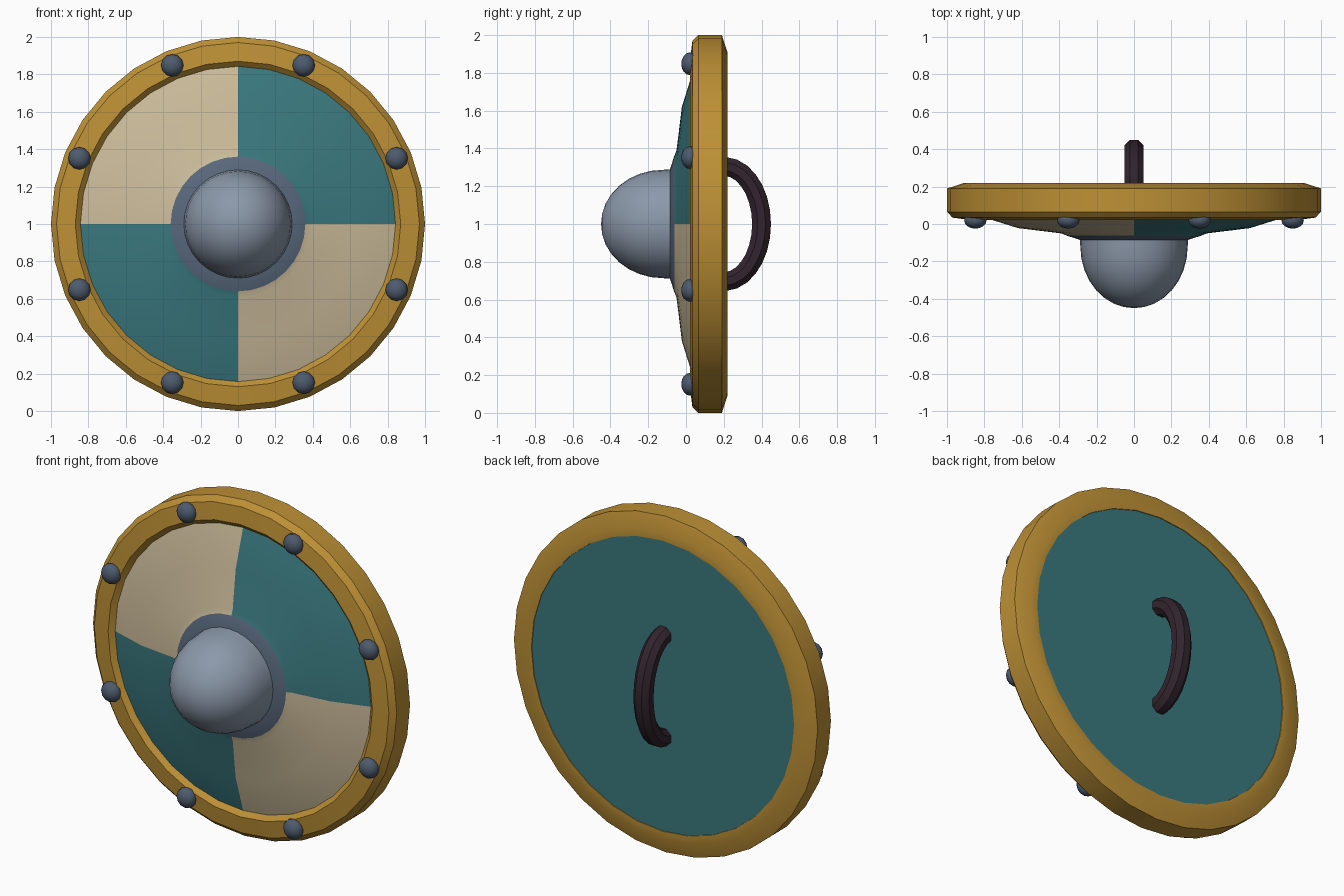
import bpy, bmesh, math

if "Cube" in bpy.data.objects:
    bpy.data.objects.remove(bpy.data.objects["Cube"])

CENTRE_Z = 1.0
SIDES = 32


def material(name, rgb):
    m = bpy.data.materials.new(name)
    m.diffuse_color = (*rgb, 1.0)
    m.use_nodes = True
    m.node_tree.nodes["Principled BSDF"].inputs["Base Color"].default_value = m.diffuse_color
    return m


teal = material("teal paint", (0.042, 0.19, 0.21))
cream = material("cream paint", (0.60, 0.50, 0.325))
gold = material("gold rim", (0.51, 0.28, 0.036))
steel = material("light steel", (0.26, 0.315, 0.40))
slate = material("slate steel", (0.10, 0.14, 0.205))
iron = material("dark iron", (0.075, 0.105, 0.155))
leather = material("dark leather", (0.032, 0.018, 0.027))


def finish(name, bm, mats, rule=None, angle=30):
    """Turn a bmesh into a smooth object with sharp edges kept."""
    bmesh.ops.recalc_face_normals(bm, faces=bm.faces)
    if rule:
        for f in bm.faces:
            f.material_index = rule(f.calc_center_median())
    mesh = bpy.data.meshes.new(name)
    bm.to_mesh(mesh)
    bm.free()
    for m in mats:
        mesh.materials.append(m)
    ob = bpy.data.objects.new(name, mesh)
    bpy.context.collection.objects.link(ob)
    bpy.ops.object.select_all(action='DESELECT')
    ob.select_set(True)
    bpy.context.view_layer.objects.active = ob
    bpy.ops.object.shade_smooth_by_angle(angle=math.radians(angle))
    return ob


def skin(bm, rings, closed=False):
    """Bridge successive rings; a one-vertex ring is a pole."""
    pairs = list(zip(rings, rings[1:]))
    if closed:
        pairs.append((rings[-1], rings[0]))
    for a, b in pairs:
        n = max(len(a), len(b))
        for i in range(n):
            j = (i + 1) % n
            quad = [a[i % len(a)], a[j % len(a)], b[j % len(b)], b[i % len(b)]]
            bm.faces.new(list(dict.fromkeys(quad)))


def lathe(name, profile, mats, rule=None, closed=False, sides=SIDES, at=(0, CENTRE_Z)):
    """Spin (radius, y) points around a y-parallel axis."""
    bm = bmesh.new()
    rings = []
    for r, y in profile:
        count = sides if r > 0 else 1
        rings.append([bm.verts.new((at[0] + r * math.cos(math.tau * i / sides), y,
                                    at[1] + r * math.sin(math.tau * i / sides)))
                      for i in range(count)])
    skin(bm, rings, closed)
    return finish(name, bm, mats, rule)


# Domed board with painted quarters, slate collar and plain back
def board_colour(c):
    if math.hypot(c.x, c.z - CENTRE_Z) < 0.355 and c.y < 0:
        return 2
    if c.y > 0.1:
        return 0
    return 0 if c.x * (c.z - CENTRE_Z) > 0 else 1


lathe("board", [(0, -0.09), (0.28, -0.088), (0.36, -0.062), (0.39, -0.05), (0.62, -0.022),
                (0.85, 0.05), (0.868, 0.215), (0, 0.215)],
      [teal, cream, slate], board_colour)

# Bevelled rim
lathe("rim", [(0.84, 0.05), (0.87, 0.021), (0.97, 0.034), (1.0, 0.065), (1.0, 0.19),
              (0.91, 0.219), (0.865, 0.219)], [gold], closed=True)

# Central boss
boss = [(0, -0.08), (0.29, -0.08)]
for i in range(9):
    t = math.radians(90 * i / 8)
    boss.append((0.287 * math.cos(t) if i < 8 else 0, -0.12 - 0.33 * math.sin(t)))
lathe("boss", boss, [steel])

# Eight rivets around the rim
dome = [(0.06 * math.sin(math.pi * i / 8) if 0 < i < 8 else 0,
         0.02 - 0.045 * math.cos(math.pi * i / 8)) for i in range(9)]
for k in range(8):
    a = math.radians(22.5 + 45 * k)
    lathe(f"rivet_{k + 1}", dome, [iron], sides=12,
          at=(0.918 * math.cos(a), CENTRE_Z + 0.918 * math.sin(a)))

# Curved eight-sided grip on the back
bm = bmesh.new()
rings = []
STEPS = 16
for s in range(STEPS + 1):
    t = math.radians(-100 + 200 * s / STEPS)
    y, z = 0.2 + 0.2 * math.cos(t), CENTRE_Z + 0.305 * math.sin(t)
    ny, nz = 0.305 * math.cos(t), 0.2 * math.sin(t)
    length = math.hypot(ny, nz)
    ring = []
    for i in range(8):
        a = math.tau * (i + 0.5) / 8
        out = 0.054 * math.cos(a)
        ring.append(bm.verts.new((0.056 * math.sin(a), y + out * ny / length,
                                  z + out * nz / length)))
    rings.append(ring)
skin(bm, rings)
bm.faces.new(rings[0])
bm.faces.new(rings[-1])
finish("grip", bm, [leather])
